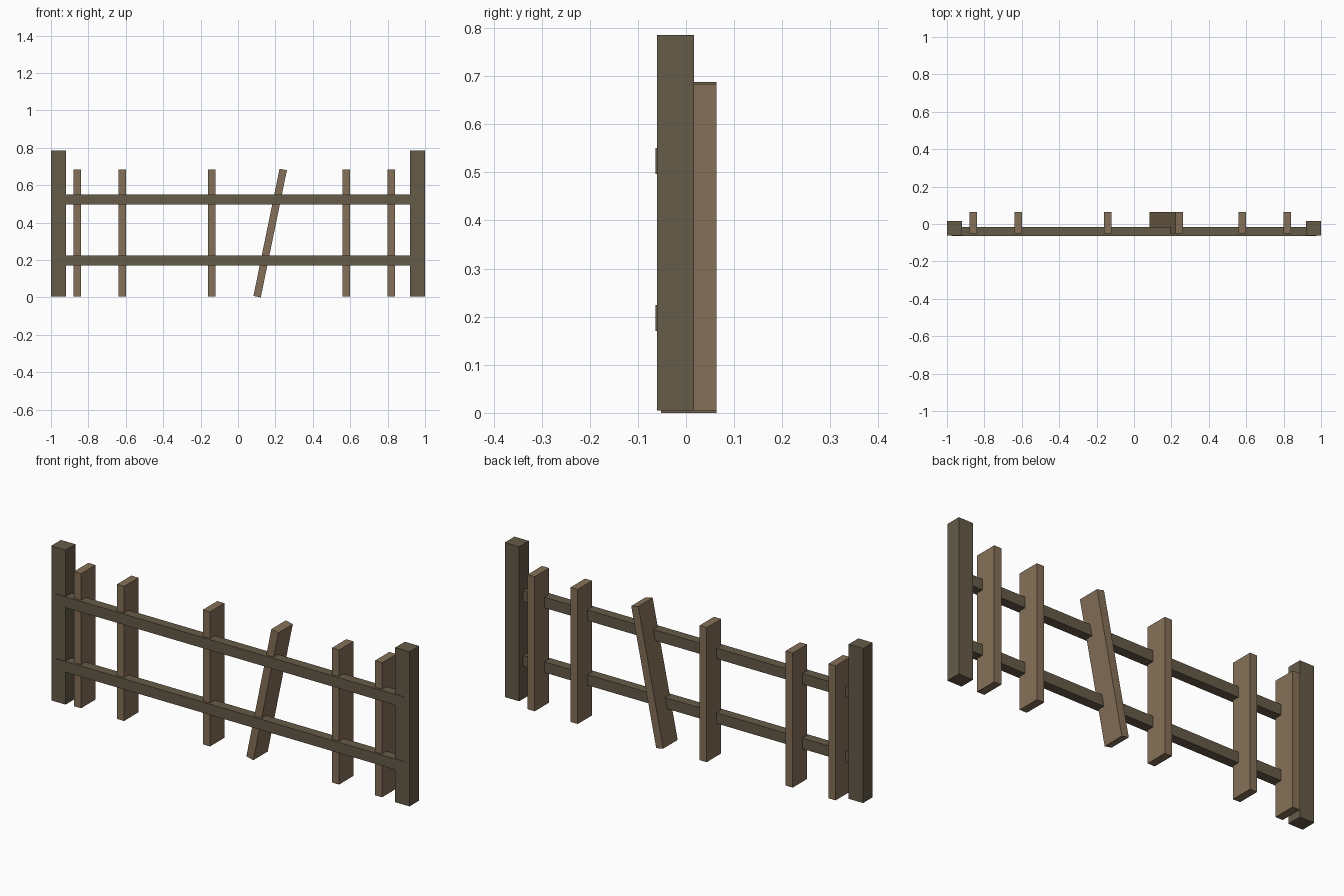
import bpy, math

if "Cube" in bpy.data.objects:
    bpy.data.objects.remove(bpy.data.objects["Cube"])


def material(name, color):
    m = bpy.data.materials.new(name)
    m.diffuse_color = (*color, 1)
    m.use_nodes = True
    m.node_tree.nodes["Principled BSDF"].inputs["Base Color"].default_value = m.diffuse_color
    return m


dark_wood = material("dark_wood", (0.13, 0.105, 0.065))
light_wood = material("light_wood", (0.235, 0.163, 0.098))


def beam(name, center, size, mat, tilt=0):
    bpy.ops.mesh.primitive_cube_add(size=1, location=center, rotation=(0, tilt, 0))
    ob = bpy.context.object
    ob.name = name
    ob.scale = size
    bpy.ops.object.transform_apply(location=False, rotation=False, scale=True)
    ob.data.materials.append(mat)
    return ob


# End posts
for side, x in (("left", -0.96), ("right", 0.96)):
    beam(f"{side}_post", (x, -0.022, 0.395), (0.08, 0.077, 0.78), dark_wood)

# Horizontal rails, standing slightly proud of the posts
for level, z in (("lower", 0.197), ("upper", 0.523)):
    beam(f"{level}_rail", (0, -0.039, z), (1.95, 0.048, 0.054), dark_wood)

# Upright pickets
for i, x in enumerate((-0.86, -0.62, -0.14, 0.58, 0.82)):
    beam(f"picket_{i + 1}", (x, 0.006, 0.344), (0.04, 0.115, 0.679), light_wood)

# Leaning picket
beam("leaning_picket", (0.172, 0.006, 0.344), (0.04, 0.115, 0.694), light_wood,
     math.radians(11.6))
